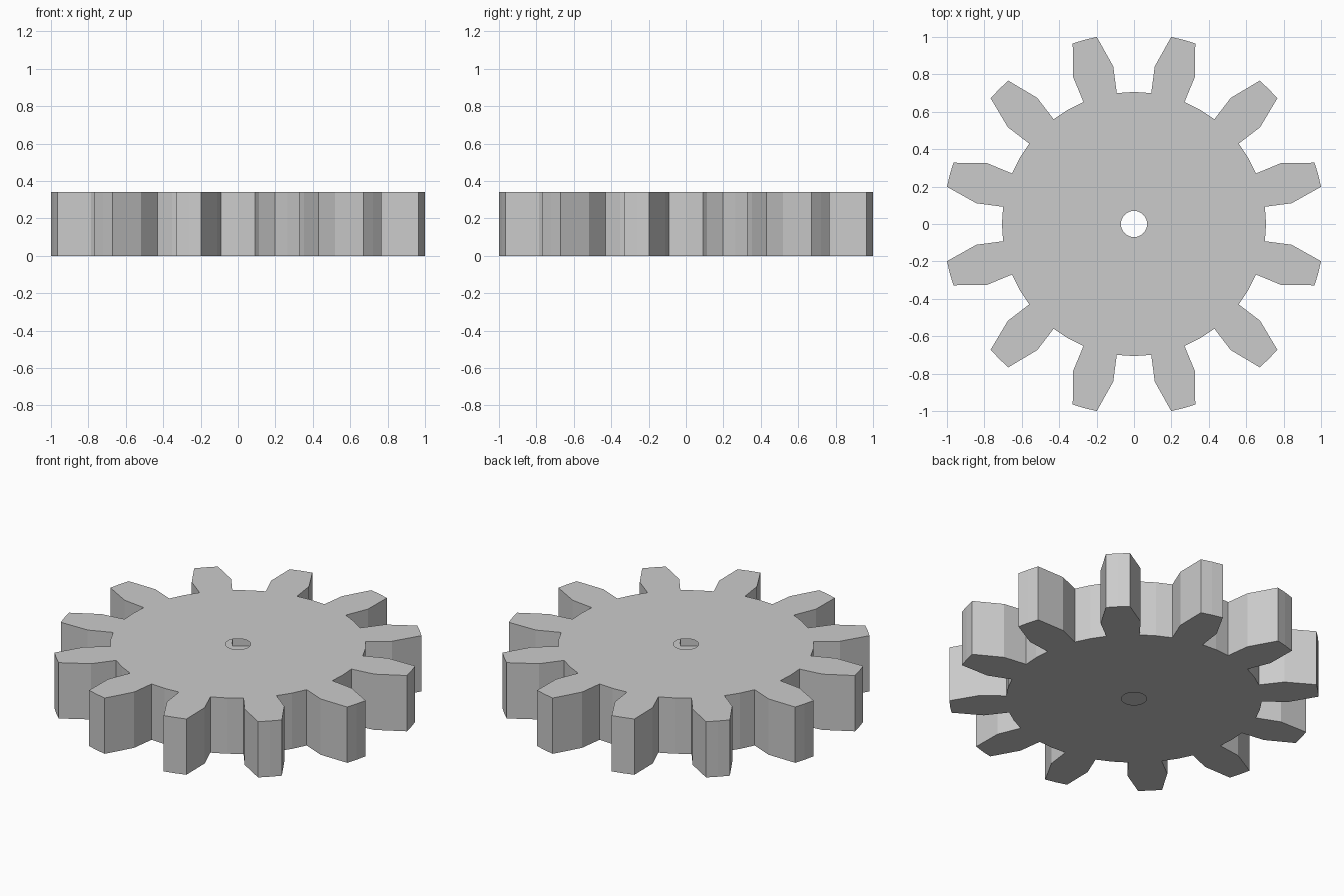
import bpy, bmesh
from math import sin, cos, radians

if "Cube" in bpy.data.objects:
    bpy.data.objects.remove(bpy.data.objects["Cube"])

TEETH, HEIGHT = 12, 0.34
R_HOLE, R_ROOT, R_PITCH, R_TIP = 0.07, 0.706, 0.85, 1.0196
STEP = 360 / TEETH / 4

bm = bmesh.new()


def ring_point(r, deg, z):
    return bm.verts.new((r * cos(radians(deg)), r * sin(radians(deg)), z))


def cap(z):
    """Flat toothed plate with a centre hole; returns its outer outline."""
    n = TEETH * 4
    hole = [ring_point(R_HOLE, i * STEP, z) for i in range(n)]
    root = [ring_point(R_ROOT, i * STEP, z) for i in range(n)]
    outline = []
    # disc
    for i in range(n):
        j = (i + 1) % n
        bm.faces.new((hole[i], root[i], root[j], hole[j]))
    # teeth
    for t in range(TEETH):
        k, mid = t * 4, (t * 4 + 2) * STEP
        flank = [ring_point(r, mid + a, z) for r, a in (
            (R_PITCH, -STEP), (R_TIP, -STEP / 2), (R_TIP, 0),
            (R_TIP, STEP / 2), (R_PITCH, STEP))]
        bm.faces.new([root[k + 1], *flank, root[k + 3], root[k + 2]])
        outline += [root[k], root[k + 1], *flank, root[k + 3]]
    if z == 0:
        bmesh.ops.reverse_faces(bm, faces=bm.faces[:])
    return outline


# bottom and top plates, joined by the outer wall (the hole has no lining)
low, high = cap(0), cap(HEIGHT)
for i in range(len(low)):
    j = (i + 1) % len(low)
    bm.faces.new((low[i], low[j], high[j], high[i]))

mesh = bpy.data.meshes.new("gear_wheel")
bm.to_mesh(mesh)
bm.free()
bpy.context.collection.objects.link(bpy.data.objects.new("gear_wheel", mesh))
